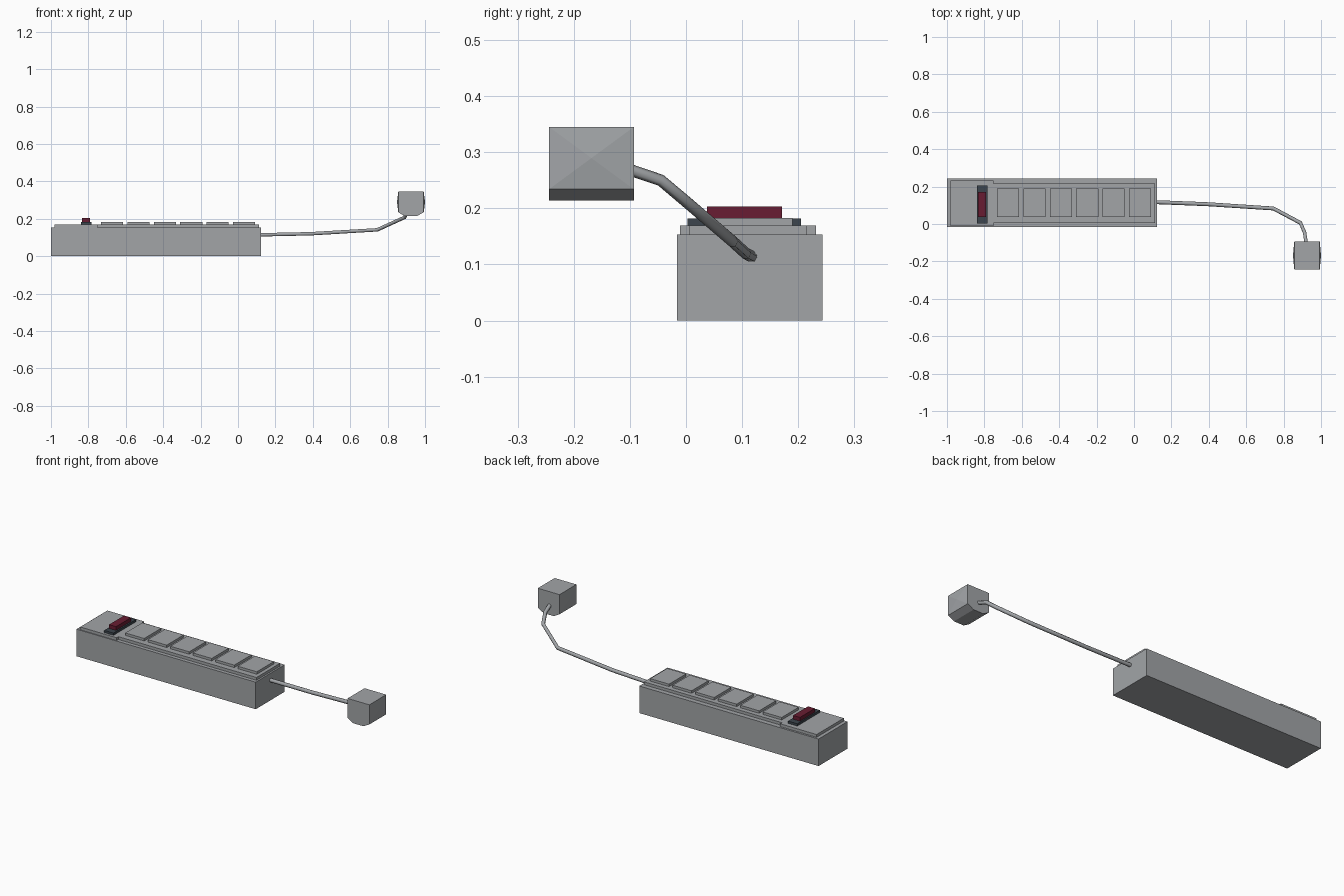
import bpy, bmesh
from mathutils import Vector

if "Cube" in bpy.data.objects:
    bpy.data.objects.remove(bpy.data.objects["Cube"])


def material(name, rgb):
    m = bpy.data.materials.new(name)
    m.diffuse_color = (*rgb, 1)
    m.use_nodes = True
    m.node_tree.nodes["Principled BSDF"].inputs["Base Color"].default_value = m.diffuse_color
    return m


GREY = material("grey plastic", (0.36, 0.375, 0.39))
DARK = material("dark slate", (0.045, 0.06, 0.075))
RED = material("dark red", (0.14, 0.012, 0.032))


def finish(name, bm, mat):
    bmesh.ops.recalc_face_normals(bm, faces=bm.faces)
    me = bpy.data.meshes.new(name)
    bm.to_mesh(me)
    bm.free()
    me.materials.append(mat)
    ob = bpy.data.objects.new(name, me)
    bpy.context.collection.objects.link(ob)
    return ob


def box(name, x, y, z, mat):
    bm = bmesh.new()
    bmesh.ops.create_cube(bm, size=1)
    for v in bm.verts:
        v.co = Vector([(a + b) / 2 + c * (b - a) for c, (a, b) in zip(v.co, (x, y, z))])
    return finish(name, bm, mat)


# Housing and raised top plates
box("housing", (-1, 0.122), (-0.016, 0.243), (0, 0.153), GREY)
box("switch_plate", (-0.98, -0.752), (-0.011, 0.232), (0.15, 0.169), GREY)
box("socket_plate", (-0.752, 0.112), (0.005, 0.216), (0.15, 0.169), GREY)

# Six outlets
for i in range(6):
    x = -0.732 + i * 0.141
    box(f"outlet_{i + 1}", (x, x + 0.118), (0.038, 0.19), (0.165, 0.183), GREY)

# Rocker switch
box("switch_base", (-0.84, -0.782), (0.003, 0.205), (0.165, 0.182), DARK)
box("switch_rocker", (-0.833, -0.79), (0.037, 0.171), (0.18, 0.203), RED)

# Power cord
path = [(0.11, 0.117, 0.114), (0.39, 0.106, 0.12), (0.745, 0.083, 0.141),
        (0.89, 0.006, 0.207), (0.912, -0.045, 0.25), (0.922, -0.11, 0.272)]
cu = bpy.data.curves.new("cord", 'CURVE')
cu.dimensions = '3D'
cu.bevel_depth = 0.0105
cu.bevel_resolution = 1
cu.use_fill_caps = True
sp = cu.splines.new('POLY')
sp.points.add(len(path) - 1)
for p, co in zip(sp.points, path):
    p.co = (*co, 1)
cu.materials.append(GREY)
cord = bpy.data.objects.new("cord", cu)
bpy.context.collection.objects.link(cord)

# Plug: chamfered block with slightly bulging cheeks
bm = bmesh.new()
profile = [(0.857, 0.345), (0.993, 0.345), (0.993, 0.234), (0.955, 0.214),
           (0.892, 0.214), (0.857, 0.234)]
face = bm.faces.new([bm.verts.new((x, -0.244, z)) for x, z in profile])
ext = bmesh.ops.extrude_face_region(bm, geom=[face])
bmesh.ops.translate(bm, vec=(0, 0.151, 0),
                    verts=[g for g in ext["geom"] if isinstance(g, bmesh.types.BMVert)])
bmesh.ops.recalc_face_normals(bm, faces=bm.faces)
cheeks = [f for f in bm.faces if abs(f.normal.x) > 0.95]
bmesh.ops.poke(bm, faces=cheeks, offset=0.007)
finish("plug", bm, GREY)
